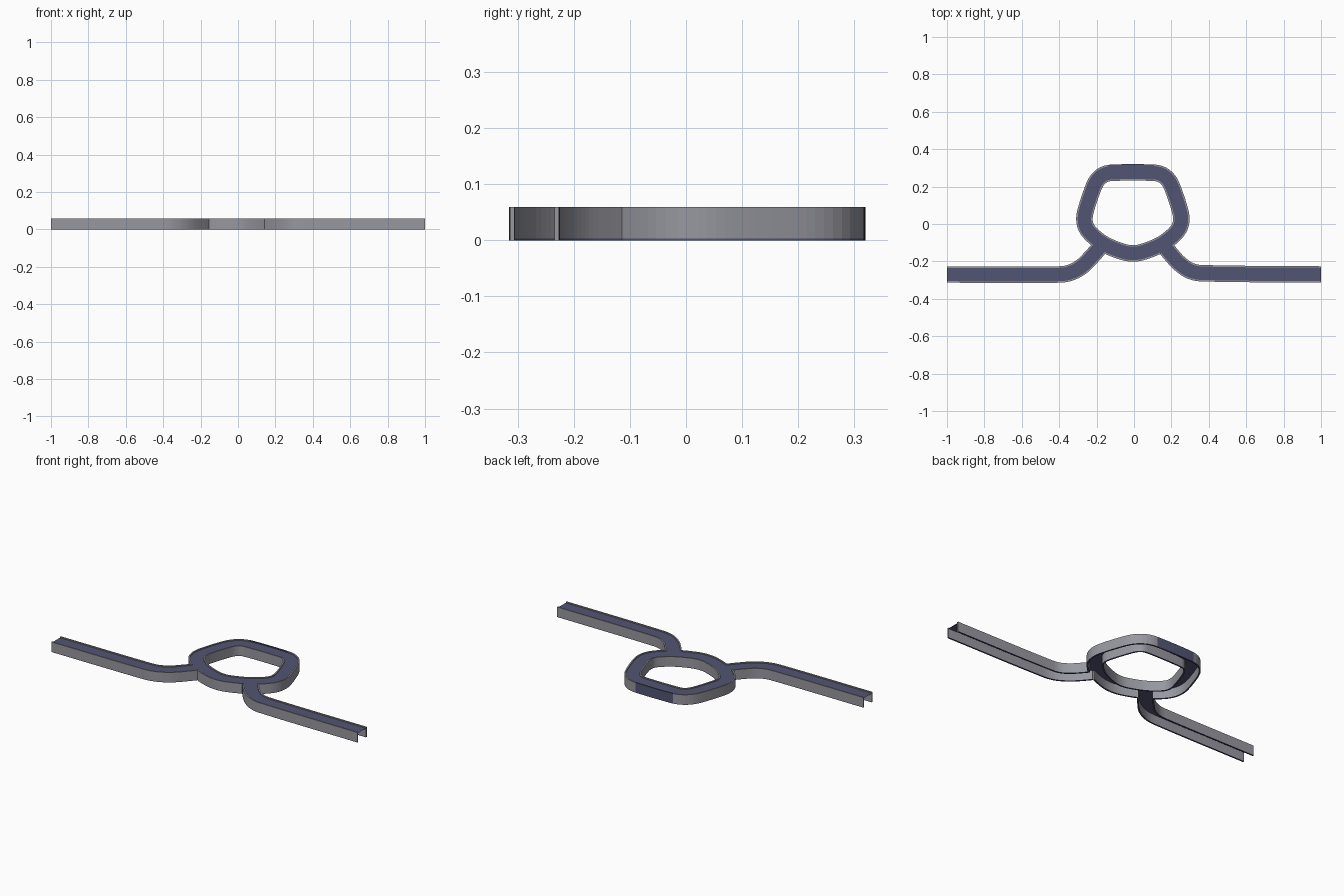
import bpy, bmesh
from mathutils import Vector

if "Cube" in bpy.data.objects:
    bpy.data.objects.remove(bpy.data.objects["Cube"])

HALF = 0.044      # half width of the channel
THICK = 0.008     # side wall thickness
TOP = 0.059       # wall top
DECK = 0.054      # road deck height, open underneath


def material(name, color):
    m = bpy.data.materials.new(name)
    m.diffuse_color = (*color, 1)
    m.use_nodes = True
    m.node_tree.nodes["Principled BSDF"].inputs["Base Color"].default_value = m.diffuse_color
    return m


BLUE = material("slate_blue", (0.085, 0.09, 0.175))
GREY = material("wall_grey", (0.31, 0.31, 0.35))


def smooth_path(pts, closed, step=0.012):
    """Catmull-Rom through pts, sampled about every step units."""
    p = [Vector(q) for q in pts]
    n = len(p)
    out = []
    for i in range(n if closed else n - 1):
        b, c = p[i], p[(i + 1) % n]
        a = p[i - 1] if (closed or i > 0) else b
        d = p[(i + 2) % n] if (closed or i + 2 < n) else c
        length = (c - b).length
        ta = (c - a).normalized() * length
        tb = (d - b).normalized() * length
        k = max(2, min(20, int(length / step)))
        for j in range(k):
            t = j / k
            out.append(b * (2*t**3 - 3*t*t + 1) + ta * (t**3 - 2*t*t + t)
                       + c * (-2*t**3 + 3*t*t) + tb * (t**3 - t*t))
    if not closed:
        out.append(p[-1])
    return out


def offset(path, dist, closed):
    n = len(path)
    res = []
    for i, q in enumerate(path):
        a = path[i - 1] if (closed or i > 0) else q
        b = path[(i + 1) % n] if (closed or i < n - 1) else q
        t = (b - a).normalized()
        res.append(q + Vector((-t.y, t.x)) * dist)
    return res


def path_distance(q, path, closed):
    best = 9
    for i in range(len(path) if closed else len(path) - 1):
        a, b = path[i], path[(i + 1) % len(path)]
        d = b - a
        t = max(0, min(1, (q - a).dot(d) / d.length_squared))
        best = min(best, (a + d * t - q).length)
    return best


def finish(bm, name):
    me = bpy.data.meshes.new(name)
    bm.normal_update()
    bm.to_mesh(me)
    bm.free()
    me.materials.append(BLUE)
    me.materials.append(GREY)
    bpy.context.collection.objects.link(bpy.data.objects.new(name, me))


def deck(name, path, closed, z):
    l, r = offset(path, HALF - .003, closed), offset(path, -HALF + .003, closed)
    bm = bmesh.new()
    vl = [bm.verts.new((q.x, q.y, z)) for q in l]
    vr = [bm.verts.new((q.x, q.y, z)) for q in r]
    n = len(path)
    for i in range(n if closed else n - 1):
        j = (i + 1) % n
        bm.faces.new((vl[i], vr[i], vr[j], vl[j]))
    finish(bm, name)


def wall(name, path, closed, side, blockers, panel=False):
    """Thin side wall, left open where another channel joins."""
    o = offset(path, side * HALF, closed)
    inn = offset(path, side * (HALF - THICK), closed)
    n = len(path)
    count = n if closed else n - 1

    def open_here(i):
        mid = (o[i] + o[(i + 1) % n]) / 2
        return any(path_distance(mid, b, c) < HALF - 0.003 for b, c in blockers)
    keep = [not open_here(i) for i in range(count)]
    bm = bmesh.new()
    levels = (0, 0.003, TOP)
    sections = []
    for a, b in zip(o, inn):
        sections.append([bm.verts.new((a.x, a.y, z)) for z in levels]
                        + [bm.verts.new((b.x, b.y, z)) for z in reversed(levels)])
    for i in range(count):
        if not keep[i]:
            continue
        j = (i + 1) % n
        back = panel and o[i].y > 0.312 and abs(o[i].x) < 0.12
        for k in range(6):
            m = (k + 1) % 6
            f = bm.faces.new((sections[i][k], sections[j][k], sections[j][m], sections[i][m]))
            f.material_index = 1 if k in (1, 2, 3) and not back else 0
        for s, nb in ((i, i - 1), (j, i + 1)):
            nb_keep = keep[nb % count] if closed else (0 <= nb < count and keep[nb])
            if not nb_keep:
                bm.faces.new(sections[s]).material_index = 1
    bmesh.ops.delete(bm, geom=[v for v in bm.verts if not v.link_faces], context='VERTS')
    bmesh.ops.recalc_face_normals(bm, faces=bm.faces)
    finish(bm, name)


# Centre lines of the ring and the two approach arms
half_ring = [(-.11, .274), (-.155, .264), (-.19, .235), (-.215, .185), (-.255, .06),
             (-.258, .01), (-.243, -.03), (-.2, -.075), (-.14, -.115), (-.05, -.15)]
pts = half_ring + [(0, -.157)] + [(-x, y) for x, y in reversed(half_ring)]
ring = smooth_path([(x - .006, y) for x, y in pts], True)
left = smooth_path([(-1, -.27), (-.4, -.27), (-.34, -.26), (-.28, -.228),
                    (-.22, -.168), (-.175, -.115)], False)
right = smooth_path([(1, -.27), (.36, -.263), (.3, -.25), (.245, -.213),
                     (.2, -.165), (.16, -.115)], False)

# Decks
deck("ring_deck", ring, True, DECK)
deck("left_arm_deck", left, False, DECK - .0005)
deck("right_arm_deck", right, False, DECK - .0005)

# Side walls
for side, label in ((1, "left"), (-1, "right")):
    wall("ring_wall_" + label, ring, True, side,
         [(left, False), (right, False)] if side == -1 else [], side == -1)
    wall("left_arm_wall_" + label, left, False, side, [(ring, True)])
    wall("right_arm_wall_" + label, right, False, side, [(ring, True)])
